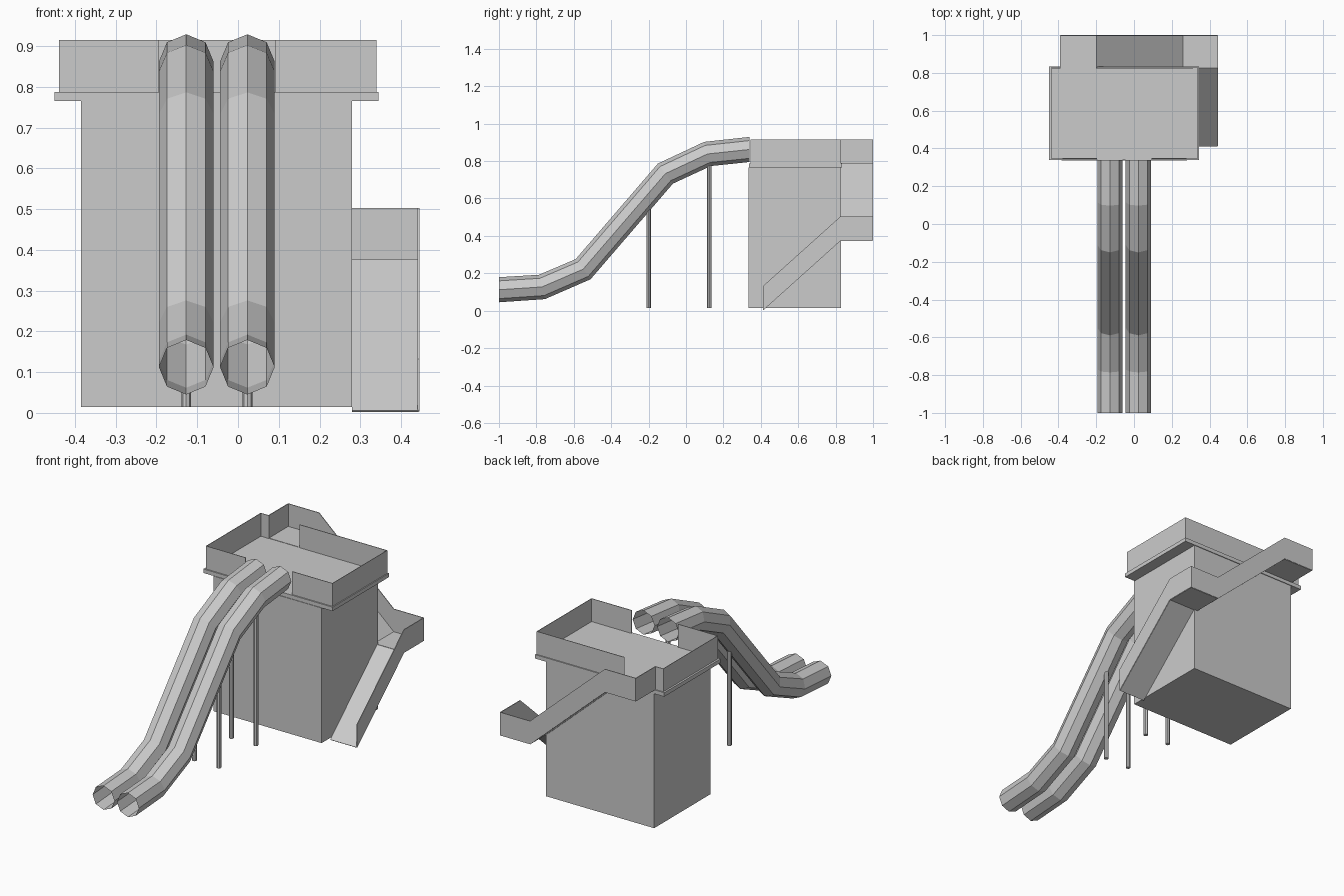
import bpy, bmesh, math
from mathutils import Vector

cube = bpy.data.objects.get("Cube")
if cube:
    bpy.data.objects.remove(cube)

grey = bpy.data.materials.new("plain grey")
grey.use_nodes = True
colour = (0.6, 0.6, 0.6, 1)
grey.diffuse_color = colour
grey.node_tree.nodes["Principled BSDF"].inputs["Base Color"].default_value = colour


def add_object(name, bm):
    mesh = bpy.data.meshes.new(name)
    bm.to_mesh(mesh)
    bm.free()
    mesh.materials.append(grey)
    obj = bpy.data.objects.new(name, mesh)
    bpy.context.collection.objects.link(obj)
    return obj


def box(name, low, high):
    bm = bmesh.new()
    bmesh.ops.create_cube(bm, size=1)
    for v in bm.verts:
        v.co = [a + (b - a) * (c + 0.5) for a, b, c in zip(low, high, v.co)]
    return add_object(name, bm)


def sheet(name, path, offset, thickness=0.004):
    """Thin panel swept from a path by a constant offset."""
    bm = bmesh.new()
    a = [bm.verts.new(p) for p in path]
    b = [bm.verts.new(Vector(p) + Vector(offset)) for p in path]
    for i in range(len(path) - 1):
        bm.faces.new((a[i], a[i + 1], b[i + 1], b[i]))
    obj = add_object(name, bm)
    solid = obj.modifiers.new("thickness", 'SOLIDIFY')
    solid.thickness = thickness
    solid.offset = 0
    return obj


FLOOR, RAIL = 0.787, 0.128
UP = (0, 0, RAIL)
LEFT, RIGHT, FRONT, BACK = 0.338, -0.438, 0.347, 0.826

# Tower and platform
box("tower_block", (-0.385, 0.335, 0.015), (0.28, 0.83, 0.766))
box("platform_slab", (-0.45, 0.338, 0.765), (0.345, 0.834, FLOOR))

# Platform walls, open for the slides at the front and the walkway at the back
sheet("platform_wall_right", [(-0.195, FRONT, FLOOR), (RIGHT, FRONT, FLOOR),
                              (RIGHT, BACK, FLOOR), (-0.39, BACK, FLOOR)], UP)
sheet("platform_wall_left", [(0.092, FRONT, FLOOR), (LEFT, FRONT, FLOOR),
                             (LEFT, BACK, FLOOR), (-0.2, BACK, FLOOR)], UP)

# Walkway descending along the back to a landing
OUT, EDGE, LOW = 0.998, 0.443, 0.375
walk = [(-0.39, FLOOR), (-0.2, FLOOR), (0.26, LOW), (EDGE, LOW)]
sheet("walkway_floor", [(x, BACK, z) for x, z in walk], (0, OUT - BACK, 0))
sheet("walkway_outer_wall", [(x, OUT, z) for x, z in walk], UP)
sheet("walkway_end_wall", [(-0.39, BACK, FLOOR), (-0.39, OUT, FLOOR)], UP)

# Side ramp from the landing to the ground
ramp = [(0.998, LOW), (0.825, LOW), (0.412, 0.004)]
sheet("ramp_floor", [(0.28, y, z) for y, z in ramp[1:]], (EDGE - 0.28, 0, 0))
sheet("ramp_outer_wall", [(EDGE, y, z) for y, z in ramp], UP)

# Octagonal tube slides with support poles
SIDES, RADIUS = 8, 0.067
track = [Vector((0, y, z)) for y, z in
         [(-1, 0.112), (-0.77, 0.127), (-0.55, 0.222),
          (-0.11, 0.733), (0.115, 0.838), (0.34, 0.862)]]


def tube_slide(name, x):
    bm = bmesh.new()
    rings = []
    for i, p in enumerate(track):
        before = (p - track[i - 1]).normalized() if i else Vector((0, 1, 0))
        after = (track[i + 1] - p).normalized() if i < len(track) - 1 else Vector((0, 1, 0))
        along = (before + after).normalized()
        if i in (0, len(track) - 1):
            along = Vector((0, 1, 0))
        up = Vector((0, -along.z, along.y))
        ring = []
        for k in range(SIDES):
            t = math.tau * k / SIDES
            co = p + up * (RADIUS * math.cos(t))
            co.x = x + RADIUS * math.sin(t)
            ring.append(bm.verts.new(co))
        rings.append(ring)
    for a, b in zip(rings, rings[1:]):
        for k in range(SIDES):
            n = (k + 1) % SIDES
            bm.faces.new((a[k], a[n], b[n], b[k]))
    bmesh.ops.recalc_face_normals(bm, faces=bm.faces)
    add_object(name, bm)


def pole(name, x, y, top):
    bm = bmesh.new()
    bmesh.ops.create_cone(bm, cap_ends=True, segments=8, radius1=0.012,
                          radius2=0.012, depth=top - 0.015)
    bmesh.ops.translate(bm, verts=bm.verts, vec=(x, y, (top + 0.015) / 2))
    add_object(name, bm)


for side, x in (("right", -0.127), ("left", 0.023)):
    tube_slide("tube_slide_" + side, x)
    pole("front_pole_" + side, x, -0.2, 0.54)
    pole("rear_pole_" + side, x, 0.125, 0.778)
